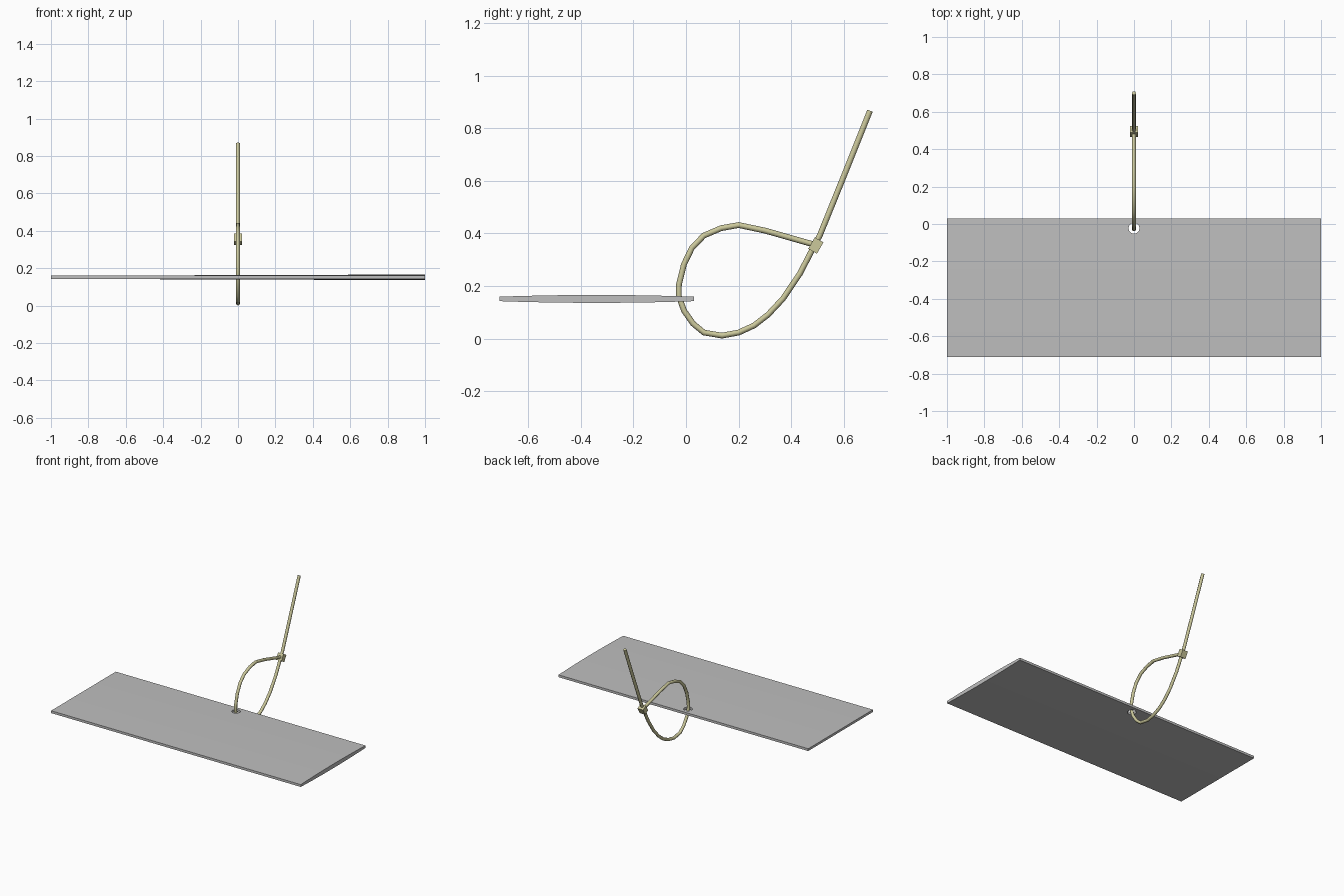
import bpy, bmesh, math
from mathutils import Vector

cube = bpy.data.objects.get("Cube")
if cube:
    bpy.data.objects.remove(cube, do_unlink=True)


def material(name, rgb):
    mat = bpy.data.materials.new(name)
    mat.use_nodes = True
    mat.diffuse_color = (*rgb, 1)
    mat.node_tree.nodes["Principled BSDF"].inputs["Base Color"].default_value = (*rgb, 1)
    return mat


def add_mesh(name, bm, mat):
    bmesh.ops.recalc_face_normals(bm, faces=bm.faces)
    mesh = bpy.data.meshes.new(name)
    bm.to_mesh(mesh)
    bm.free()
    obj = bpy.data.objects.new(name, mesh)
    bpy.context.collection.objects.link(obj)
    mesh.materials.append(mat)
    return obj


def activate(obj):
    bpy.ops.object.select_all(action="DESELECT")
    obj.select_set(True)
    bpy.context.view_layer.objects.active = obj


grey = material("plate grey", (0.52, 0.52, 0.52))
beige = material("strap beige", (0.60, 0.58, 0.33))

# Tag plate: flat section at one end lofted to a lens section at the other
FRONT, BACK, MID_Z = -0.71, 0.03, 0.151
STEPS = 10


def section(bm, x, bulge):
    ring = []
    for side in (1, -1):
        for i in range(STEPS + 1):
            t = i / STEPS if side > 0 else 1 - i / STEPS
            half = 0.0085 + bulge * 4 * t * (1 - t)
            ring.append(bm.verts.new((x, FRONT + t * (BACK - FRONT), MID_Z + side * half)))
    return ring


bm = bmesh.new()
a, b = section(bm, -1, 0), section(bm, 1, 0.0065)
for i in range(len(a)):
    j = (i + 1) % len(a)
    bm.faces.new((a[i], a[j], b[j], b[i]))
bm.faces.new(a)
bm.faces.new(b)
plate = add_mesh("tag_plate", bm, grey)

# Hole near the back edge
bpy.ops.mesh.primitive_cylinder_add(vertices=24, radius=0.029, depth=0.2,
                                    location=(0, -0.023, MID_Z))
cutter = bpy.context.object
cutter.name = "hole_cutter"
cutter.hide_render = True
cutter.data.materials.append(grey)
activate(plate)
mod = plate.modifiers.new("hole", "BOOLEAN")
mod.operation = "DIFFERENCE"
mod.solver = "EXACT"
mod.object = cutter
bpy.ops.object.modifier_apply(modifier="hole")
bpy.data.objects.remove(cutter, do_unlink=True)
activate(plate)
bpy.ops.object.shade_smooth_by_angle(angle=math.radians(30))

# Strap: tail, through the clasp, around the loop and back to the clasp
path = [(.70, .867), (.60, .617), (.51, .395), (.433, .247), (.369, .152),
        (.312, .091), (.259, .05), (.2, .023), (.137, .0115), (.068, .023),
        (.027, .057), (-.008, .107), (-.028, .164), (-.027, .205), (-.008, .282),
        (.023, .346), (.068, .392), (.133, .42), (.2, .432), (.3, .411),
        (.395, .384), (.49, .357)]
curve = bpy.data.curves.new("strap", "CURVE")
curve.dimensions = "3D"
curve.bevel_depth = 0.011
curve.bevel_resolution = 2
curve.use_fill_caps = True
spline = curve.splines.new("POLY")
spline.points.add(len(path) - 1)
for point, (y, z) in zip(spline.points, path):
    point.co = (0, y, z, 1)
strap = bpy.data.objects.new("strap", curve)
bpy.context.collection.objects.link(strap)
curve.materials.append(beige)
activate(strap)
bpy.ops.object.convert(target="MESH")
bpy.ops.object.shade_smooth_by_angle(angle=math.radians(50))

# Clasp block, tilted along the strap
bm = bmesh.new()
bmesh.ops.create_cube(bm, size=1)
bmesh.ops.scale(bm, verts=bm.verts, vec=Vector((0.043, 0.038, 0.05)))
clasp = add_mesh("clasp", bm, beige)
clasp.location = (0, 0.494, 0.354)
clasp.rotation_euler.x = -math.radians(30)
